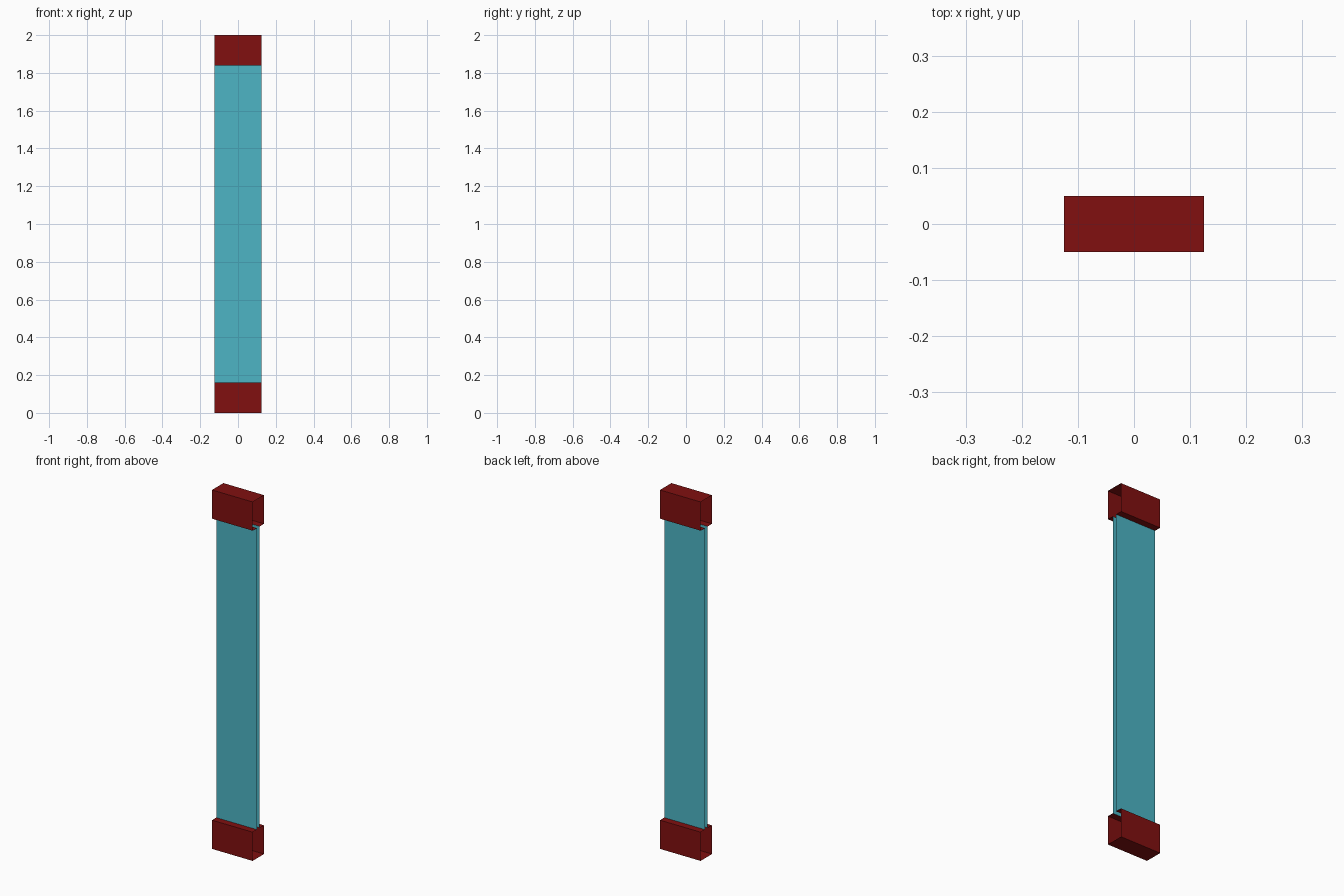
import bpy

if "Cube" in bpy.data.objects:
    bpy.data.objects.remove(bpy.data.objects["Cube"])

HALF_W = 0.125          # half length along x
D, G = 0.05, 0.0125     # half depth of rail, half depth of pane
H, RAIL = 2.0, 0.16


def material(name, color):
    m = bpy.data.materials.new(name)
    m.diffuse_color = (*color, 1)
    m.use_nodes = True
    m.node_tree.nodes["Principled BSDF"].inputs["Base Color"].default_value = m.diffuse_color
    return m


def strip(name, profiles, mat):
    """Sweep open (y, z) profiles along x, leaving the ends open."""
    verts, faces = [], []
    for prof in profiles:
        base = len(verts)
        for y, z in prof:
            verts += [(-HALF_W, y, z), (HALF_W, y, z)]
        for i in range(len(prof) - 1):
            a = base + 2 * i
            faces.append((a, a + 1, a + 3, a + 2))
    mesh = bpy.data.meshes.new(name)
    mesh.from_pydata(verts, [], faces)
    mesh.materials.append(mat)
    obj = bpy.data.objects.new(name, mesh)
    bpy.context.collection.objects.link(obj)
    return obj


red = material("rail_red", (0.22, 0.005, 0.005))
teal = material("pane_teal", (0.074, 0.462, 0.558))

# Rails: open-ended channels with lips that meet the pane
top = [(-G, H - RAIL), (-D, H - RAIL), (-D, H), (D, H), (D, H - RAIL), (G, H - RAIL)]
bottom = [(-y, H - z) for y, z in top]
strip("top_rail", [top], red)
strip("bottom_rail", [bottom], red)

# Pane: front and back sheets between the rails
front = [(-G, RAIL), (-G, H - RAIL)]
back = [(G, H - RAIL), (G, RAIL)]
strip("pane", [front, back], teal)
